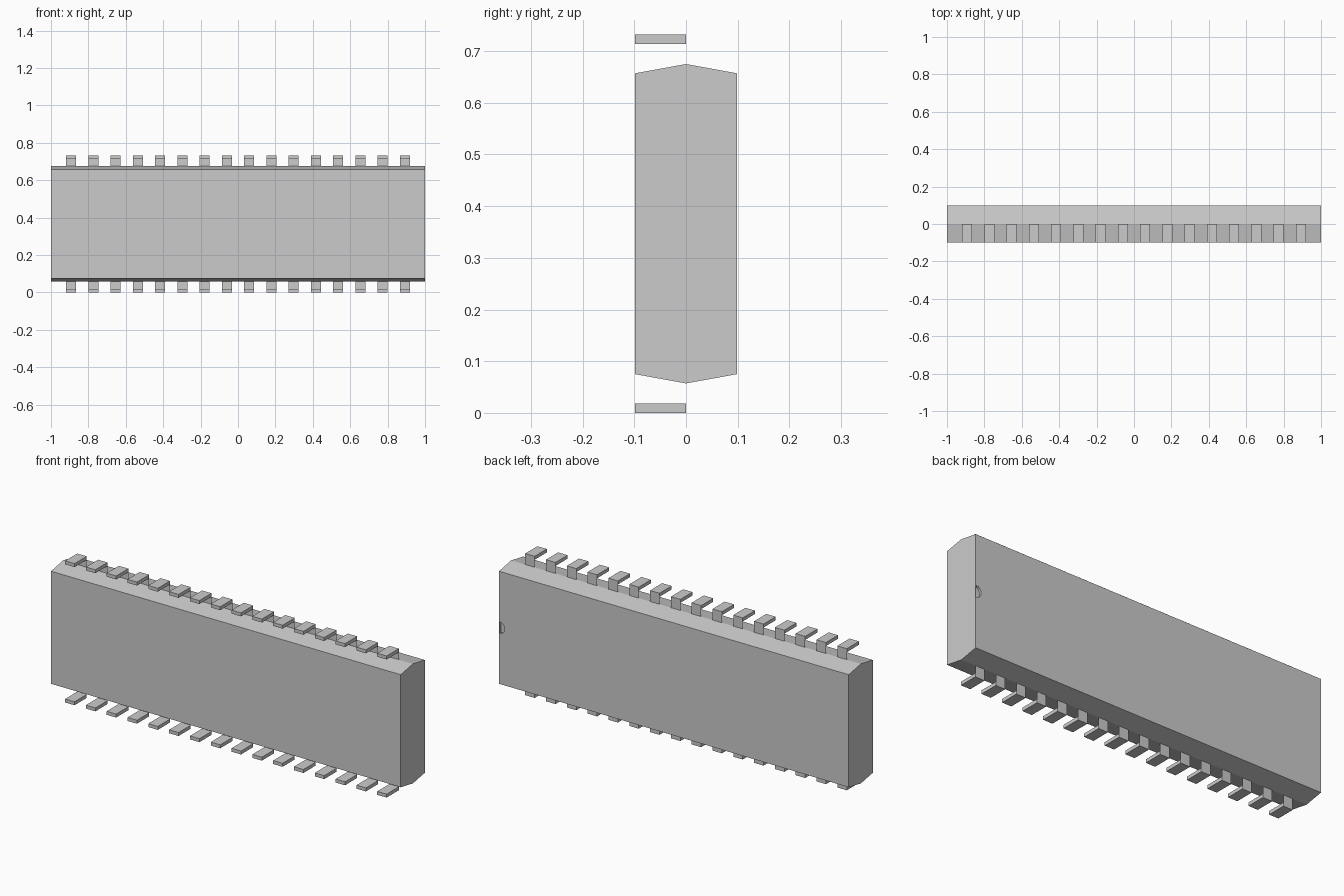
import bpy, bmesh, math
from mathutils import Matrix

if "Cube" in bpy.data.objects:
    bpy.data.objects.remove(bpy.data.objects["Cube"], do_unlink=True)

MID, DEPTH, PINS, PITCH, PIN_W = 0.366, 0.099, 16, 0.119, 0.054

grey = bpy.data.materials.new("plain grey")
grey.use_nodes = True
grey.diffuse_color = (0.6, 0.6, 0.6, 1)
grey.node_tree.nodes["Principled BSDF"].inputs["Base Color"].default_value = (0.6, 0.6, 0.6, 1)


def finish(bm, name):
    mesh = bpy.data.meshes.new(name)
    bm.to_mesh(mesh)
    bm.free()
    mesh.materials.append(grey)
    obj = bpy.data.objects.new(name, mesh)
    bpy.context.collection.objects.link(obj)
    return obj


# Package body: six-sided profile extruded along x
bm = bmesh.new()
half_side, half_ridge = 0.291, 0.309
profile = [(-DEPTH, -half_side), (0, -half_ridge), (DEPTH, -half_side),
           (DEPTH, half_side), (0, half_ridge), (-DEPTH, half_side)]
face = bm.faces.new([bm.verts.new((-1, y, MID + z)) for y, z in profile])
ext = bmesh.ops.extrude_face_region(bm, geom=[face])
bmesh.ops.translate(bm, vec=(2, 0, 0),
                    verts=[g for g in ext["geom"] if isinstance(g, bmesh.types.BMVert)])
bmesh.ops.recalc_face_normals(bm, faces=bm.faces)
body = finish(bm, "package_body")

# Shallow half-round orientation notch in the back face, closed at the end
bm = bmesh.new()
arc = [math.pi * (0.5 + i / 12) for i in range(13)]
face = bm.faces.new([bm.verts.new((0.998 + 0.03 * math.cos(a), DEPTH - 0.012,
                                   MID + 0.03 * math.sin(a))) for a in arc])
ext = bmesh.ops.extrude_face_region(bm, geom=[face])
bmesh.ops.translate(bm, vec=(0, 0.05, 0),
                    verts=[g for g in ext["geom"] if isinstance(g, bmesh.types.BMVert)])
bmesh.ops.recalc_face_normals(bm, faces=bm.faces)
cutter = finish(bm, "notch_cutter")
cutter.hide_render = True
cutter.hide_set(True)
cut = body.modifiers.new("notch", "BOOLEAN")
cut.operation, cut.solver, cut.object = "DIFFERENCE", "EXACT", cutter


# Pin rows: thin upright lead at the ridge and a flat foot pointing forward
def pin_row(name, side):
    bm = bmesh.new()
    foot_t = 0.018
    foot_z = MID + side * (MID - foot_t / 2)
    lead_z = [MID + side * (half_ridge - 0.002), MID + side * (MID - foot_t)]
    for i in range(PINS):
        x = (i - (PINS - 1) / 2) * PITCH
        bmesh.ops.create_cube(bm, size=1, matrix=Matrix.Translation((x, -DEPTH / 2, foot_z))
                              @ Matrix.Diagonal((PIN_W, DEPTH, foot_t, 1)))
        l, r = x - PIN_W / 2, x + PIN_W / 2
        bm.faces.new([bm.verts.new((px, 0, pz)) for px, pz in
                      ((l, lead_z[0]), (r, lead_z[0]), (r, lead_z[1]), (l, lead_z[1]))])
    finish(bm, name)


pin_row("upper_pins", 1)
pin_row("lower_pins", -1)
